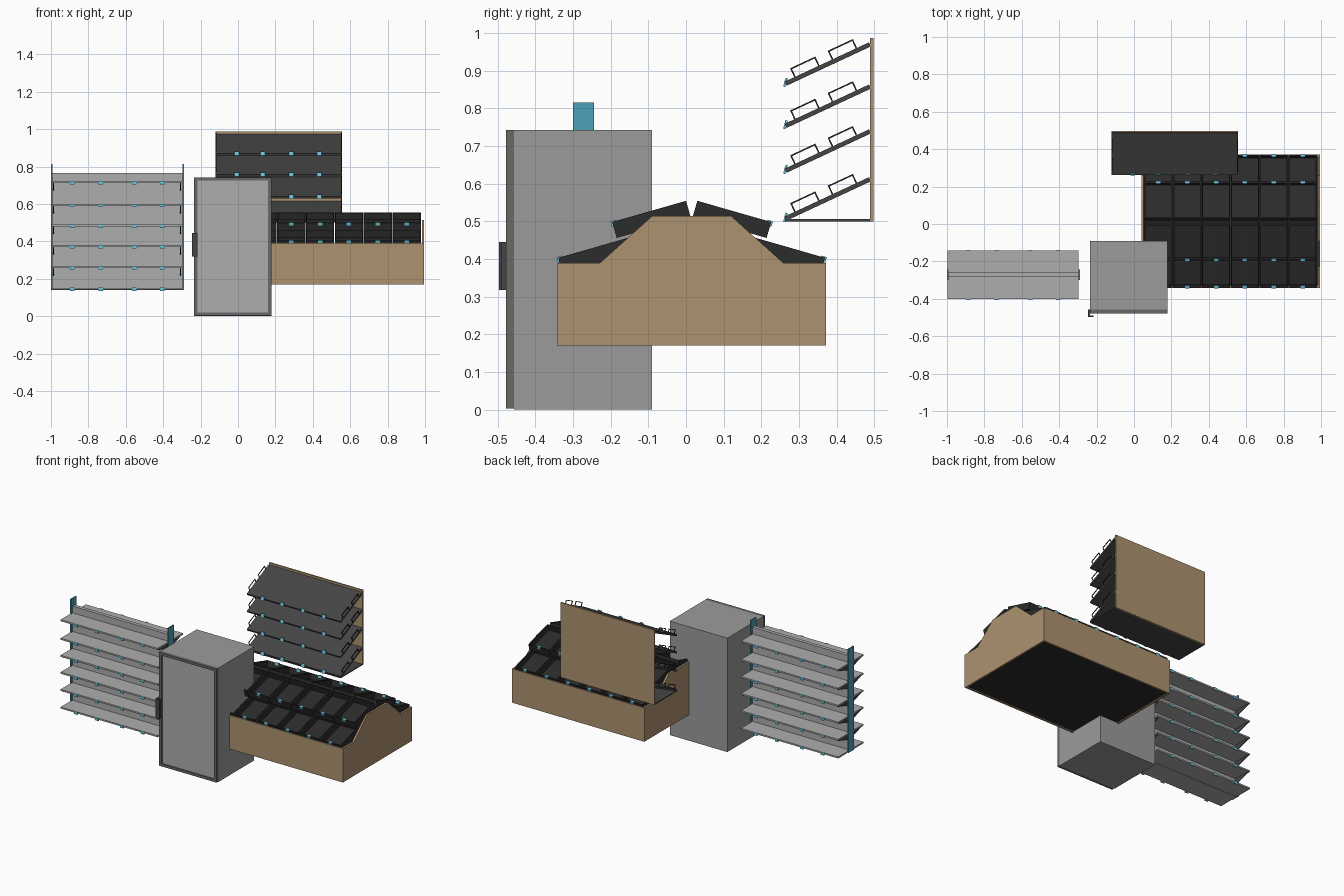
import bpy, bmesh, math
from mathutils import Matrix, Vector

if "Cube" in bpy.data.objects:
    bpy.data.objects.remove(bpy.data.objects["Cube"])


def material(name, rgb):
    m = bpy.data.materials.new(name)
    m.diffuse_color = (*rgb, 1)
    m.use_nodes = True
    m.node_tree.nodes["Principled BSDF"].inputs["Base Color"].default_value = m.diffuse_color
    return m


WOOD = material("wood", (0.42, 0.29, 0.16))
BLACK = material("black_plastic", (0.025, 0.025, 0.025))
DARK = material("dark_metal", (0.06, 0.06, 0.06))
FRAME = material("frame_grey", (0.14, 0.14, 0.14))
GREY = material("light_grey", (0.42, 0.42, 0.42))
BODY = material("cabinet_grey", (0.33, 0.33, 0.33))
TEAL = material("teal", (0.07, 0.36, 0.48))
TAG = material("tag_blue", (0.16, 0.55, 0.70))


def add_box(bm, x0, x1, y0, y1, z0, z1, mat=Matrix()):
    size = Matrix.Diagonal((x1 - x0, y1 - y0, z1 - z0, 1))
    mid = Matrix.Translation(((x0 + x1) / 2, (y0 + y1) / 2, (z0 + z1) / 2))
    bmesh.ops.create_cube(bm, size=1, matrix=mat @ mid @ size)


def add_prism(bm, pts, x0, x1):
    """Extrude a (y, z) outline from x0 to x1."""
    face = bm.faces.new([bm.verts.new((x0, y, z)) for y, z in pts])
    ext = bmesh.ops.extrude_face_region(bm, geom=[face])["geom"]
    verts = [v for v in ext if isinstance(v, bmesh.types.BMVert)]
    bmesh.ops.translate(bm, verts=verts, vec=(x1 - x0, 0, 0))


def finish(bm, name, mat):
    bmesh.ops.recalc_face_normals(bm, faces=bm.faces)
    me = bpy.data.meshes.new(name)
    bm.to_mesh(me)
    bm.free()
    me.materials.append(mat)
    ob = bpy.data.objects.new(name, me)
    bpy.context.collection.objects.link(ob)
    return ob


def boxes(name, mat, *dims):
    bm = bmesh.new()
    for d in dims:
        add_box(bm, *d)
    return finish(bm, name, mat)


def tilted(y, z, angle, flip_y=None):
    """Local frame at (y, z), tilted up towards the back; optionally mirrored about flip_y."""
    m = Matrix.Translation((0, y, z)) @ Matrix.Rotation(angle, 4, 'X')
    if flip_y is not None:
        m = Matrix.Translation((0, 2 * flip_y, 0)) @ Matrix.Diagonal((1, -1, 1, 1)) @ m
    return m


# --- Double-sided shelf unit ---
CY = -0.272
boxes("shelf_unit_posts", TEAL,
      (-1.0, -0.992, CY - 0.028, CY + 0.028, 0.14, 0.815),
      (-0.298, -0.29, CY - 0.028, CY + 0.028, 0.14, 0.815))
boxes("shelf_unit_panel", GREY, (-0.994, -0.296, CY - 0.012, CY + 0.012, 0.14, 0.765))
shelves, brackets, tags = bmesh.new(), bmesh.new(), bmesh.new()
for z in (0.147, 0.262, 0.374, 0.484, 0.595, 0.716):
    for s in (-1, 1):
        ys = sorted((CY + s * 0.012, CY + s * 0.13))
        add_box(shelves, -0.997, -0.297, *ys, z - 0.005, z + 0.005)
        if z > 0.2:
            for x in (-0.987, -0.307):
                add_prism(brackets, [(CY + s * 0.012, z - 0.004), (CY + s * 0.12, z - 0.004),
                                     (CY + s * 0.12, z - 0.012), (CY + s * 0.012, z - 0.045)],
                          x - 0.002, x + 0.002)
        yt = sorted((CY + s * 0.128, CY + s * 0.134))
        for x in (-0.885, -0.735, -0.555, -0.405):
            add_box(tags, x - 0.012, x + 0.012, *yt, z - 0.012, z + 0.006)
finish(shelves, "shelf_unit_shelves", GREY)
finish(brackets, "shelf_unit_brackets", DARK)
finish(tags, "shelf_unit_tags", TAG)

# --- Upright cabinet with framed door ---
FX0, FX1 = -0.235, 0.18
boxes("cabinet_body", BODY, (FX0, FX1, -0.457, -0.09, 0, 0.742))
boxes("cabinet_door_frame", FRAME,
      (FX0, FX0 + 0.019, -0.478, -0.457, 0.003, 0.742), (FX1 - 0.019, FX1, -0.478, -0.457, 0.003, 0.742),
      (FX0 + 0.019, FX1 - 0.019, -0.478, -0.457, 0.003, 0.02),
      (FX0 + 0.019, FX1 - 0.019, -0.478, -0.457, 0.725, 0.742))
boxes("cabinet_door_panel", GREY, (FX0 + 0.019, FX1 - 0.019, -0.47, -0.457, 0.02, 0.725))
boxes("cabinet_handle", DARK, (-0.245, -0.236, -0.497, -0.457, 0.318, 0.445),
      (-0.236, -0.217, -0.497, -0.489, 0.318, 0.445))

# --- Wooden crate stand ---
BX0, BX1, BY0, BY1, BC = 0.04, 0.995, -0.342, 0.372, 0.015
ends = bmesh.new()
half = [(0.357, 0.17), (0.357, 0.39), (0.243, 0.39), (0.105, 0.514)]
outline = [(BC + y, z) for y, z in half] + [(BC - y, z) for y, z in reversed(half)]
for x in (BX0, BX1 - 0.012):
    add_prism(ends, outline, x, x + 0.012)
finish(ends, "stand_end_walls", WOOD)
boxes("stand_long_walls", WOOD,
      (BX0 + 0.012, BX1 - 0.012, BY0, BY0 + 0.012, 0.17, 0.39),
      (BX0 + 0.012, BX1 - 0.012, BY1 - 0.012, BY1, 0.17, 0.39))
boxes("stand_floor", BLACK, (BX0 + 0.012, BX1 - 0.012, BY0 + 0.012, BY1 - 0.012, 0.175, 0.185))

# --- Open crates: six columns, two tiers, mirrored front and back ---
crates, tags = bmesh.new(), bmesh.new()
PITCH, L, D, T = 0.1545, 0.204, 0.044, 0.007
for tier_y, tier_z in ((-0.327, 0.361), (-0.184, 0.456)):
    for flip in (None, BC):
        m = tilted(tier_y, tier_z, math.radians(16), flip)
        for i in range(6):
            a = 0.054 + i * PITCH
            b = a + PITCH - 0.003
            add_box(crates, a, b, 0, L, 0, T, m)
            add_box(crates, a, b, 0, T, T, D, m)
            add_box(crates, a, b, L - T, L, T, D, m)
            add_box(crates, a, a + T, T, L - T, T, D, m)
            add_box(crates, b - T, b, T, L - T, T, D, m)
            c = (a + b) / 2
            add_box(tags, c - 0.012, c + 0.012, -0.004, 0.011, D - 0.012, D + 0.003, m)
finish(crates, "crates", BLACK)
finish(tags, "crate_tags", TAG)

# --- Wall display with sloping shelves ---
WX0, WX1 = -0.12, 0.555
boxes("display_back_board", WOOD, (WX0, WX1, 0.488, 0.498, 0.5, 0.987))
boxes("display_base", DARK, (WX0, WX1, 0.263, 0.488, 0.5, 0.506))
slopes, rails, tags = bmesh.new(), bmesh.new(), bmesh.new()
for z in (0.502, 0.629, 0.748, 0.86):
    m = tilted(0.267, z, math.radians(25))
    add_box(slopes, WX0, WX1, 0, 0.247, 0, 0.012, m)
    # wire hoops at both ends
    for x in (WX0, WX1 - 0.004):
        for y in (0.028, 0.138):
            add_box(rails, x, x + 0.004, y, y + 0.004, 0.012, 0.038, m)
            add_box(rails, x, x + 0.004, y + 0.07, y + 0.074, 0.012, 0.038, m)
            add_box(rails, x, x + 0.004, y + 0.004, y + 0.07, 0.034, 0.038, m)
    tm = tilted(0.258, z - 0.002, math.radians(-15))
    for x in (-0.007, 0.133, 0.285, 0.435):
        add_box(tags, x - 0.012, x + 0.012, 0, 0.006, 0, 0.024, tm)
finish(slopes, "display_shelves", DARK)
finish(rails, "display_hoops", BLACK)
finish(tags, "display_tags", TAG)
